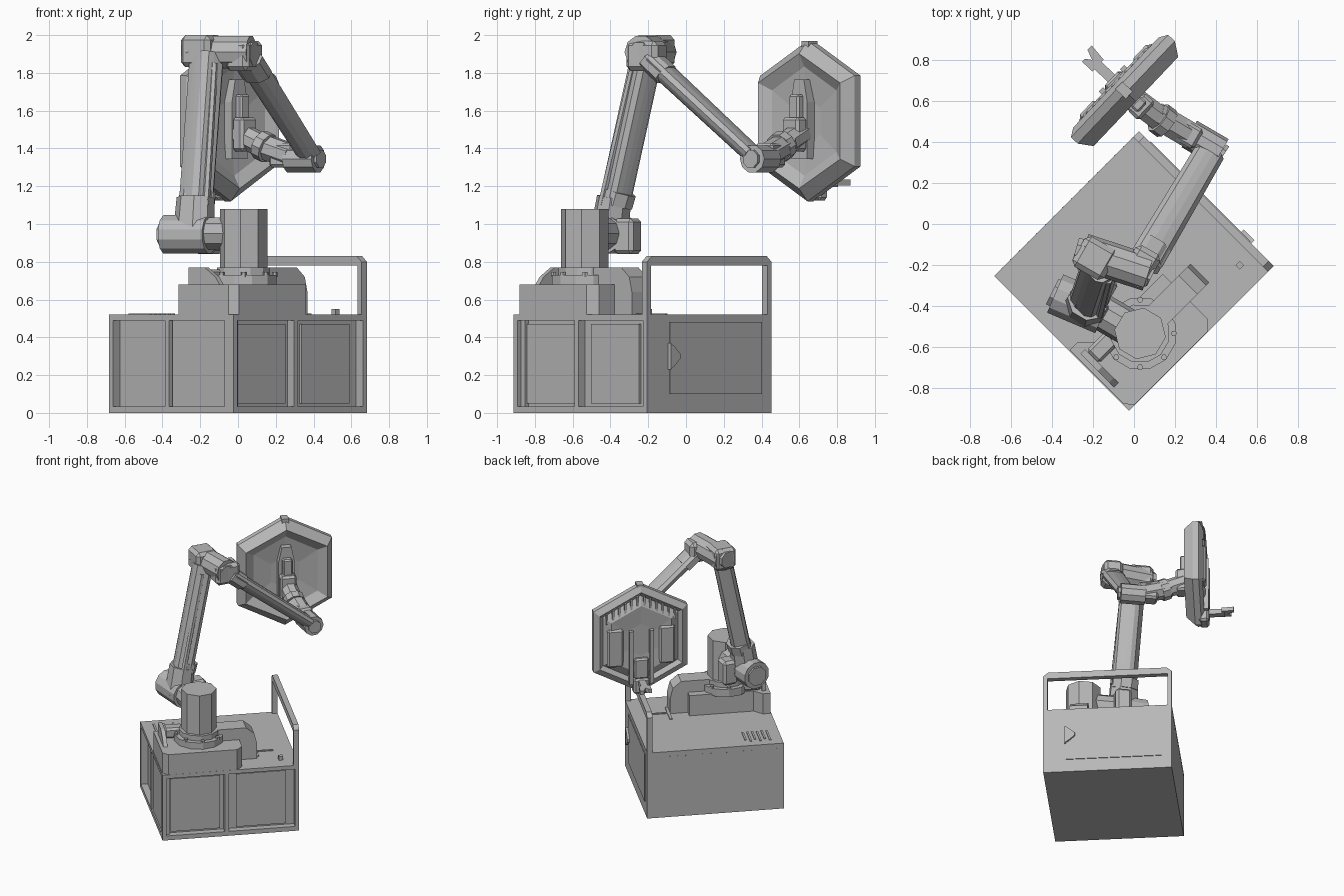
import bpy, bmesh, math
from mathutils import Matrix, Vector

if "Cube" in bpy.data.objects:
    bpy.data.objects.remove(bpy.data.objects["Cube"])

GREY = bpy.data.materials.new("machine grey")
GREY.use_nodes = True
colour = (0.48, 0.48, 0.48, 1)
GREY.diffuse_color = colour
GREY.node_tree.nodes["Principled BSDF"].inputs["Base Color"].default_value = colour


def frame(origin, degrees):
    return Matrix.Translation(origin) @ Matrix.Rotation(math.radians(degrees), 4, "Z")


def finish(name, bm, matrix):
    bmesh.ops.recalc_face_normals(bm, faces=bm.faces)
    mesh = bpy.data.meshes.new(name)
    bm.to_mesh(mesh)
    bm.free()
    mesh.materials.append(GREY)
    obj = bpy.data.objects.new(name, mesh)
    obj.matrix_world = matrix
    bpy.context.collection.objects.link(obj)


def box(name, matrix, lo, hi, bevel=0):
    bm = bmesh.new()
    bmesh.ops.create_cube(bm, size=1)
    for v in bm.verts:
        v.co = Vector([l + (c + 0.5) * (h - l) for c, l, h in zip(v.co, lo, hi)])
    if bevel:
        bmesh.ops.bevel(bm, geom=bm.edges[:], offset=bevel, segments=1, affect="EDGES")
    finish(name, bm, matrix)


def profile(name, matrix, points, start, end, plan=False):
    """Extrude an outline: x-z outline along y, or x-y outline along z."""
    bm = bmesh.new()
    place = (lambda a, b: (a, b, start)) if plan else (lambda a, b: (a, start, b))
    face = bm.faces.new([bm.verts.new(place(a, b)) for a, b in points])
    grown = bmesh.ops.extrude_face_region(bm, geom=[face])["geom"]
    shift = Vector((0, 0, end - start) if plan else (0, end - start, 0))
    bmesh.ops.translate(bm, vec=shift, verts=[g for g in grown if isinstance(g, bmesh.types.BMVert)])
    finish(name, bm, matrix)


JOINT_AXIS = Vector((-0.86, 0.51, 0))


def rod(name, a, b, rx, ry=None, sides=8, flute=1, taper=1):
    """Faceted bar from a to b; flute draws in alternate pairs of corners."""
    a, b = Vector(a), Vector(b)
    z = (b - a).normalized()
    side = JOINT_AXIS if abs(z.dot(JOINT_AXIS)) < 0.9 else Vector((0, 0, 1))
    x = (side - z * side.dot(z)).normalized()
    matrix = Matrix((x, z.cross(x), z)).transposed().to_4x4()
    matrix.translation = a
    bm = bmesh.new()
    rings = []
    for height, scale in ((0, 1), ((b - a).length, taper)):
        ring = []
        for i in range(sides):
            t = math.tau * (i + 0.5) / sides
            s = scale * (flute if i % 4 > 1 else 1)
            ring.append(bm.verts.new((rx * s * math.cos(t), (ry or rx) * s * math.sin(t), height)))
        rings.append(ring)
        bm.faces.new(ring)
    for i in range(sides):
        j = (i + 1) % sides
        bm.faces.new((rings[0][i], rings[0][j], rings[1][j], rings[1][i]))
    finish(name, bm, matrix)


# Cabinet with framed, recessed panels on two sides
CAB = frame((0, -0.23, 0), 45)
SIDE = frame((0, -0.23, 0), 135)
box("cabinet_core", CAB, (-0.45, -0.415, 0.01), (0.5, 0.465, 0.5))
box("cabinet_top", CAB, (-0.5, -0.465, 0.49), (0.5, 0.465, 0.52))
box("cabinet_floor", CAB, (-0.5, -0.465, 0), (0.5, 0.465, 0.035))
for i, u in enumerate((-0.485, -0.03, 0.485)):
    box(f"front_post_{i}", CAB, (u - 0.015, -0.465, 0.03), (u + 0.015, -0.4, 0.5))
for i, v in enumerate((0.03, 0.45)):
    box(f"end_post_{i}", CAB, (-0.5, v - 0.015, 0.03), (-0.44, v + 0.015, 0.5))
for i, u in enumerate((-0.255, 0.225)):
    box(f"front_panel_{i}", CAB, (u - 0.18, -0.43, 0.05), (u + 0.18, -0.4, 0.47))
box("end_panel", CAB, (-0.49, -0.44, 0.035), (-0.44, 0.0, 0.49))
box("hoop_side_door", CAB, (0.49, -0.3, 0.1), (0.506, 0.39, 0.48))
handle = [(-0.31, 0.23), (-0.28, 0.25), (-0.235, 0.29), (-0.235, 0.31), (-0.28, 0.35), (-0.31, 0.37)]
profile("door_handle", SIDE, handle, -0.522, -0.5)
for i in range(16):
    v = -0.45 + i * 0.06
    box(f"back_rivet_{i}", CAB, (v, 0.46, 0.475), (v + 0.008, 0.468, 0.483))

# Guard hoop standing on one edge
outer = [(-0.465, 0.5), (-0.465, 0.8), (-0.43, 0.83), (0.43, 0.83), (0.465, 0.8), (0.465, 0.5)]
inner = [(0.435, 0.5), (0.435, 0.78), (-0.435, 0.78), (-0.435, 0.5)]
profile("guard_hoop", SIDE, outer + inner, -0.5, -0.46)

# Deck details: hatch strips, vents and latch
box("hatch_strip_long", CAB, (0.22, -0.27, 0.515), (0.24, -0.07, 0.527))
box("hatch_strip_short", CAB, (0.24, -0.19, 0.515), (0.36, -0.175, 0.527))
box("deck_latch", CAB, (0.37, -0.36, 0.515), (0.4, -0.33, 0.55))
for i in range(6):
    u = -0.42 + i * 0.035
    box(f"deck_vent_{i}", CAB, (u, 0.24, 0.515), (u + 0.014, 0.4 - 0.03 * (i % 2), 0.526))

# Raised plinth, cable hump and side plate
plinth = [(-0.495, -0.425), (-0.457, -0.464), (0.045, -0.464), (0.09, -0.417), (0.09, -0.11),
          (-0.38, -0.11), (-0.44, -0.05), (-0.495, -0.05)]
profile("plinth", CAB, plinth, 0.52, 0.68, plan=True)
hump = [(-0.15, 0.52), (-0.15, 0.77), (0.14, 0.77), (0.2, 0.72), (0.22, 0.64), (0.22, 0.52)]
profile("cable_hump", CAB, hump, -0.3, -0.17)
plate = [(-0.34, 0.67), (-0.3, 0.72), (-0.22, 0.77), (-0.1, 0.77), (-0.1, 0.67)]
profile("plinth_side_plate", SIDE, plate, 0.44, 0.47)
box("plinth_connector", CAB, (-0.44, -0.2, 0.68), (-0.3, -0.11, 0.76), 0.015)

# Turret column
rod("column_flange", (0.03, -0.535, 0.67), (0.03, -0.535, 0.73), 0.18, sides=12)
rod("column_collar", (0.03, -0.535, 0.73), (0.03, -0.535, 0.77), 0.145, sides=12)
rod("column", (0.03, -0.535, 0.7), (0.03, -0.535, 1.08), 0.127, sides=8)
for i in range(8):
    t = math.tau * i / 8
    x, y = 0.03 + 0.165 * math.cos(t), -0.535 + 0.165 * math.sin(t)
    rod(f"flange_bolt_{i}", (x, y, 0.72), (x, y, 0.745), 0.015, sides=6)

# Shoulder
rod("shoulder_hub", (-0.02, -0.51, 0.95), (-0.26, -0.37, 0.95), 0.09, sides=10)
rod("shoulder_drum", (-0.15, -0.44, 0.945), (-0.385, -0.34, 0.945), 0.105, sides=12)
rod("shoulder_cap", (-0.37, -0.345, 0.945), (-0.4, -0.33, 0.945), 0.075, sides=8)
rod("shoulder_yoke", (-0.235, -0.41, 0.93), (-0.225, -0.38, 1.14), 0.115, 0.1, taper=0.9)
box("shoulder_motor", frame((-0.16, -0.34, 0.95), 60), (-0.03, -0.05, -0.11), (0.09, 0.07, 0.08), 0.02)

# Upper arm
rod("upper_arm", (-0.225, -0.385, 1.08), (-0.165, -0.205, 1.9), 0.094, 0.08, sides=16, flute=0.88)
rod("upper_arm_collar", (-0.22, -0.37, 1.1), (-0.213, -0.35, 1.17), 0.1, 0.085)
rod("upper_arm_cable", (-0.17, -0.45, 1.1), (-0.125, -0.275, 1.85), 0.02, sides=6)

# Elbow
rod("elbow_drum", (-0.25, -0.135, 1.91), (0.07, -0.24, 1.91), 0.09, sides=10)
rod("elbow_cap", (-0.285, -0.125, 1.92), (-0.25, -0.135, 1.92), 0.065)
rod("elbow_end_cap", (0.07, -0.24, 1.9), (0.09, -0.25, 1.9), 0.065)
box("elbow_motor", frame((-0.2, -0.18, 1.92), 150), (-0.09, -0.1, -0.09), (0.09, 0.07, 0.08), 0.025)
box("elbow_gearbox", frame((0.035, -0.205, 1.88), 60), (-0.1, -0.07, -0.07), (0.09, 0.07, 0.09), 0.025)

# Forearm and wrist
rod("forearm", (0.06, -0.175, 1.86), (0.37, 0.35, 1.37), 0.088, 0.054, sides=12, flute=0.87, taper=0.88)
rod("forearm_collar", (0.05, -0.19, 1.87), (0.1, -0.105, 1.79), 0.09, 0.062)
rod("wrist_drum", (0.425, 0.35, 1.345), (0.27, 0.44, 1.345), 0.075, sides=10)
rod("wrist_cap", (0.44, 0.34, 1.345), (0.425, 0.35, 1.345), 0.05)
box("wrist_motor", frame((0.27, 0.43, 1.36), 150), (-0.05, -0.06, -0.06), (0.1, 0.05, 0.07), 0.015)
rod("wrist_link", (0.28, 0.43, 1.36), (0.11, 0.53, 1.42), 0.07)
rod("wrist_flange", (0.16, 0.49, 1.4), (0.12, 0.52, 1.42), 0.08, sides=10)
rod("wrist_coupling", (0.12, 0.52, 1.42), (0.0, 0.61, 1.48), 0.065)

# Hexagonal dish: its outline is lofted through rings of width, height and depth
DISH = frame((-0.045, 0.65, 1.545), 46.5)
hexagon = [(0, 0.425), (0.345, 0.24), (0.345, -0.24), (0, -0.425), (-0.345, -0.24), (-0.345, 0.24)]
bm = bmesh.new()
rings = []
for wide, high, y in ((0.3, 0.3, -0.02), (0.68, 0.68, -0.035), (0.87, 0.84, -0.075), (1, 1, -0.01),
                      (1, 1, 0.035), (0.88, 0.88, 0.06), (0.8, 0.8, 0.035), (0.64, 0.64, 0.07),
                      (0.3, 0.3, 0.06)):
    rings.append([bm.verts.new((x * wide, y, z * high)) for x, z in hexagon])
for near, far in zip(rings, rings[1:]):
    for i in range(6):
        j = (i + 1) % 6
        bm.faces.new((near[i], near[j], far[j], far[i]))
bm.faces.new(rings[0])
bm.faces.new(rings[-1])
finish("dish", bm, DISH)

# Dish mount in front, cooling fins and tool box behind
mount = [(-0.06, -0.2), (0.06, -0.2), (0.06, 0.1), (0.035, 0.22), (-0.035, 0.22), (-0.06, 0.1)]
profile("dish_mount", DISH, mount, -0.075, 0.0)
box("mount_block", DISH, (-0.06, -0.15, -0.16), (0.06, -0.07, 0.02), 0.015)
box("mount_neck", DISH, (-0.035, -0.12, 0.0), (0.035, -0.07, 0.14), 0.01)
for side in (-1, 1):
    for i in range(6):
        x = side * (0.025 + i * 0.045)
        z = 0.345 - abs(x) * 0.53
        box(f"dish_fin_{side}_{i}", DISH, (x - 0.007, 0.025, z - 0.07), (x + 0.007, 0.065, z + 0.01))
    low, high = sorted((side * 0.13, side * 0.25))
    box(f"back_panel_{side}", DISH, (low, 0.03, -0.2), (high, 0.08, 0.1), 0.015)
    x = side * 0.075
    box(f"tool_rail_{side}", DISH, (x - 0.015, 0.025, -0.34), (x + 0.015, 0.09, 0.08))
box("tool_box", DISH, (-0.055, 0.03, -0.3), (0.055, 0.09, -0.14), 0.012)
box("dish_top_stud", DISH, (-0.025, -0.03, 0.39), (0.025, 0.04, 0.425))

# Prong behind the lower tip
box("prong_base", DISH, (-0.06, 0.02, -0.42), (0.06, 0.09, -0.3), 0.015)
box("prong", DISH, (-0.025, 0.08, -0.35), (0.025, 0.2, -0.31))
fork = [(-0.04, 0.18), (0.04, 0.18), (0.05, 0.27), (0.02, 0.27), (0, 0.22), (-0.02, 0.25), (-0.04, 0.25)]
profile("prong_fork", DISH, fork, -0.34, -0.31, plan=True)
